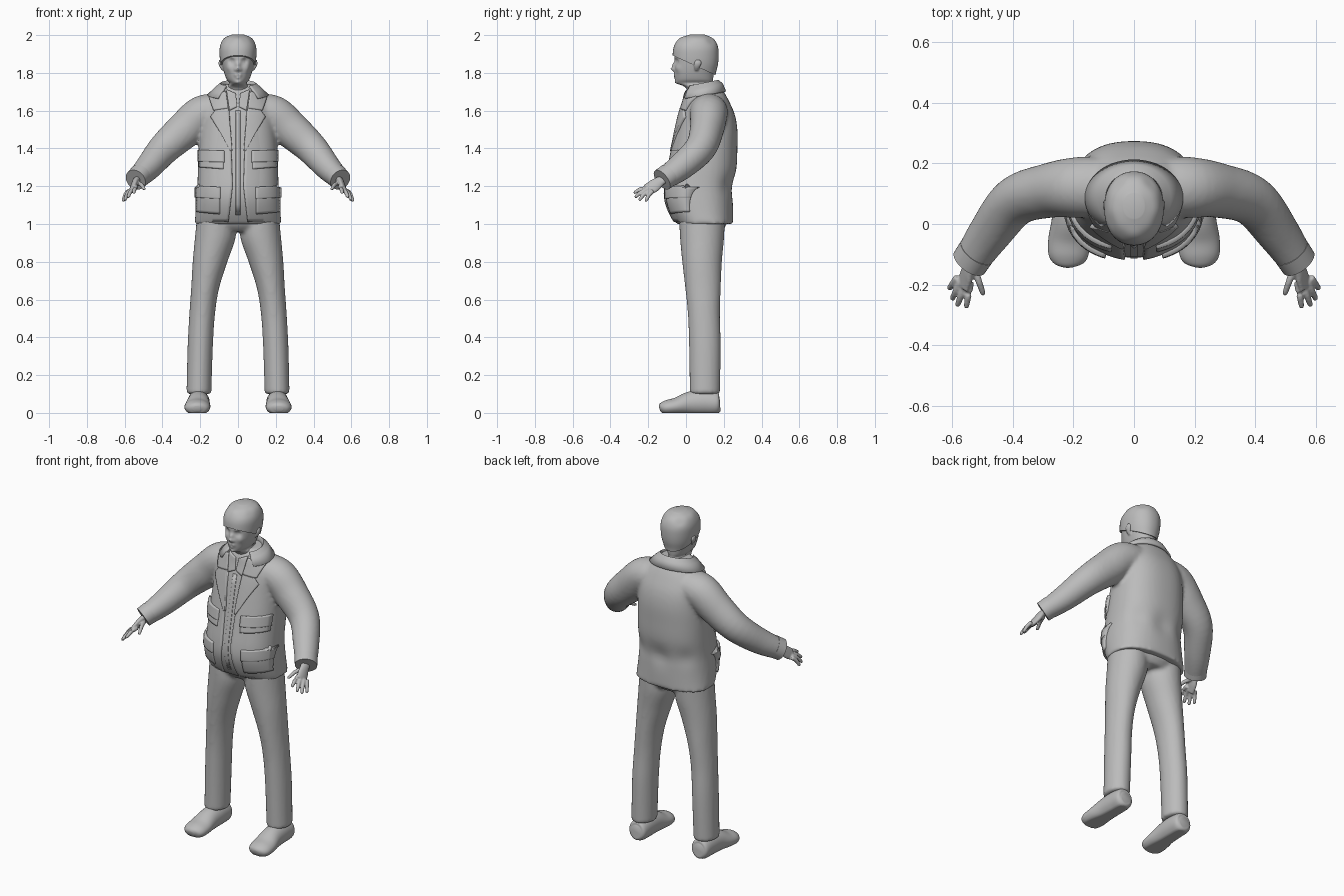
import bpy, bmesh, math
from math import sin, cos, pi, exp
from mathutils import Vector
from mathutils.bvhtree import BVHTree

if "Cube" in bpy.data.objects:
    bpy.data.objects.remove(bpy.data.objects["Cube"])

grey = bpy.data.materials.new("plain_grey")
grey.use_nodes = True
grey.diffuse_color = (0.5, 0.5, 0.5, 1)
grey.node_tree.nodes["Principled BSDF"].inputs["Base Color"].default_value = (0.5, 0.5, 0.5, 1)


def spline(rows, steps):
    """Catmull-Rom interpolation through rows of numbers."""
    rows = [Vector(r) for r in rows]
    ext = [rows[0]] + rows + [rows[-1]]
    out = []
    for a, b, c, d in zip(ext, ext[1:], ext[2:], ext[3:]):
        for i in range(steps):
            t = i / steps
            out.append(b + (c - a) * (t / 2) + (2 * a - 5 * b + 4 * c - d) * (t * t / 2)
                       + (3 * b - a - 3 * c + d) * (t ** 3 / 2))
    return out + [rows[-1]]


def loft(bm, rows, sides=32, steps=5, flat=False, power=1.0, mirror=False):
    """Skin rounded sections (x, y, z, half width, half depth) along a path."""
    pts = spline(rows, steps)
    for sx in ((1, -1) if mirror else (1,)):
        rings = []
        for i, p in enumerate(pts):
            t = pts[min(i + 1, len(pts) - 1)].to_3d() - pts[max(i - 1, 0)].to_3d()
            t = Vector((0, 0, math.copysign(1, t.z))) if flat else t.normalized()
            ref = Vector((0, 1, 0)) if abs(t.y) < 0.95 else Vector((0, 0, 1))
            u = ref.cross(t).normalized()
            v = t.cross(u)
            ring = []
            for k in range(sides):
                c, s = cos(2 * pi * k / sides), sin(2 * pi * k / sides)
                co = (p.to_3d() + u * p[3] * math.copysign(abs(c) ** power, c)
                      + v * p[4] * math.copysign(abs(s) ** power, s))
                ring.append(bm.verts.new((co.x * sx, co.y, co.z)))
            rings.append(ring)
        for a, b in zip(rings, rings[1:]):
            for k in range(sides):
                bm.faces.new((a[k], a[k - 1], b[k - 1], b[k]))
        bm.faces.new(rings[0])
        bm.faces.new(rings[-1])
    bmesh.ops.recalc_face_normals(bm, faces=bm.faces)


def upright(rows):
    """Turn (z, front, back, half width) into loft rows."""
    return [(0, (f + b) / 2, z, w, (b - f) / 2) for z, f, b, w in rows]


def push(bm, centre, radius, move):
    """Soft bump or dent, applied on both sides."""
    for sx in ((1, -1) if centre[0] else (1,)):
        c = Vector((centre[0] * sx, centre[1], centre[2]))
        m = Vector((move[0] * sx, move[1], move[2]))
        for v in bm.verts:
            d = (v.co - c).length / radius
            if d < 3:
                v.co += m * exp(-d * d)


def finish(name, bm, voxel=0, relax=0, thick=0, mirror=False, angle=50):
    mesh = bpy.data.meshes.new(name)
    bm.to_mesh(mesh)
    bm.free()
    ob = bpy.data.objects.new(name, mesh)
    bpy.context.collection.objects.link(ob)
    mesh.materials.append(grey)
    for o in bpy.context.selected_objects:
        o.select_set(False)
    bpy.context.view_layer.objects.active = ob
    ob.select_set(True)
    bpy.ops.object.shade_smooth_by_angle(angle=math.radians(angle))
    if mirror:
        ob.modifiers.new("Mirror", 'MIRROR')
    if thick:
        s = ob.modifiers.new("Thickness", 'SOLIDIFY')
        s.thickness, s.offset = thick, 0
    if voxel:
        r = ob.modifiers.new("Fuse", 'REMESH')
        r.mode, r.voxel_size, r.use_smooth_shade = 'VOXEL', voxel, True
    if relax:
        s = ob.modifiers.new("Relax", 'SMOOTH')
        s.iterations, s.factor = relax, 0.5
    return ob


# Jacket body and sleeves
bm = bmesh.new()
loft(bm, upright([(1.0, -.05, .25, .23), (1.06, -.085, .25, .225), (1.13, -.108, .25, .22),
                  (1.2, -.108, .252, .215), (1.3, -.09, .268, .212), (1.4, -.07, .272, .208),
                  (1.5, -.05, .272, .2), (1.58, -.032, .258, .19), (1.65, -.012, .228, .165),
                  (1.7, 0, .2, .125), (1.74, .025, .17, .085)]), 64, 6, True, .85)
loft(bm, [(.1, .12, 1.6, .09, .1), (.19, .12, 1.58, .1, .1), (.28, .11, 1.5, .098, .09),
          (.39, .075, 1.4, .085, .082), (.475, -.03, 1.3, .07, .072), (.54, -.125, 1.235, .055, .06)],
     mirror=True)
push(bm, (.17, .24, 1.2), .05, (0, -.012, 0))
push(bm, (0, .25, 1.19), .06, (0, -.012, 0))
jacket = finish("jacket", bm, .011, 5)

bpy.context.view_layer.update()
tree = BVHTree.FromObject(jacket, bpy.context.evaluated_depsgraph_get())


def patch(name, rows, thick=.005, fade=0, n=10):
    """Cloth panel laid on the jacket front; rows are (inner x, z, outer x, z)."""
    bm = bmesh.new()
    grid, y = [], 0
    fine = [Vector(a).lerp(Vector(b), i / n) for a, b in zip(rows, rows[1:]) for i in range(n)]
    for r in fine + [Vector(rows[-1])]:
        line = []
        for j in range(n + 1):
            u = j / n
            x, z = r[0] + (r[2] - r[0]) * u, r[1] + (r[3] - r[1]) * u
            hit = tree.ray_cast(Vector((x, -1, z)), Vector((0, 1, 0)))[0]
            y = hit.y if hit else y
            line.append(bm.verts.new((x, y + fade * u * 2 * thick, z)))
        grid.append(line)
    for a, b in zip(grid, grid[1:]):
        for j in range(n):
            bm.faces.new((a[j], b[j], b[j + 1], a[j + 1]))
    finish(name, bm, thick=2 * thick, mirror=True, angle=35)


# Front panels, lapels, shirt collar and pockets
patch("jacket_front", [(.045, 1.6, .12, 1.6), (.035, 1.4, .18, 1.4), (.028, 1.2, .18, 1.2),
                       (.05, 1.015, .19, 1.015)], .009, 1)
patch("lapel_upper", [(.062, 1.7, .15, 1.67), (.05, 1.61, .125, 1.6)], .012)
patch("lapel_lower", [(.05, 1.61, .115, 1.6), (.048, 1.59, .14, 1.565), (.038, 1.49, .09, 1.48),
                      (.03, 1.39, .04, 1.385)], .013)
patch("shirt_collar", [(.012, 1.69, .06, 1.71), (.004, 1.62, .045, 1.6)], .008)
patch("shirt_placket", [(0, 1.6, .012, 1.6), (0, 1.05, .012, 1.05)], .003)
for level, (bottom, top, inner, outer) in {"chest": (1.29, 1.385, .075, .2),
                                           "hip": (1.055, 1.195, .095, .215)}.items():
    patch(level + "_pocket", [(inner, top, outer, top), (inner, bottom, outer, bottom + .01)], .01)
    patch(level + "_pocket_flap", [(inner - .004, top, outer, top + .005),
                                   (inner - .004, top - .06, outer, top - .055)], .015)

# Folded jacket collar
bm = bmesh.new()
strip = []
for i in range(41):
    a = math.radians(-138 + 276 * i / 40)
    f = (1 - cos(a)) / 2
    strip.append([bm.verts.new((sin(a) * rx, .085 + cos(a) * ry, z - drop * f)) for rx, ry, z, drop in
                  ((.082, .075, 1.73, .03), (.095, .088, 1.757, .035), (.118, .105, 1.74, .045),
                   (.158, .122, 1.7, .04))])
for a, b in zip(strip, strip[1:]):
    for j in range(3):
        bm.faces.new((a[j], a[j + 1], b[j + 1], b[j]))
bmesh.ops.recalc_face_normals(bm, faces=bm.faces)
finish("jacket_collar", bm, thick=.012)

# Trousers
bm = bmesh.new()
loft(bm, upright([(.96, 0, .19, .13), (1.0, -.035, .215, .2), (1.06, -.04, .22, .2)]), flat=True)
loft(bm, [(.118, .085, 1.03, .1, .12), (.12, .085, .93, .108, .117), (.148, .085, .8, .092, .105),
          (.174, .09, .66, .074, .094), (.19, .095, .52, .068, .085), (.2, .1, .35, .067, .084),
          (.207, .1, .1, .066, .08)], flat=True, mirror=True)
finish("trousers", bm, .011, 4)

# Shoes, flattened underneath
bm = bmesh.new()
loft(bm, [(.208, .18, .05, .03, .035), (.208, .165, .05, .053, .058), (.208, .1, .055, .058, .066),
          (.21, .02, .05, .06, .062), (.214, -.05, .035, .068, .046), (.216, -.1, .028, .066, .04),
          (.217, -.128, .025, .05, .03), (.217, -.14, .022, .02, .015)], mirror=True)
for v in bm.verts:
    v.co.z = max(v.co.z, 0)
finish("shoes", bm)

# Sleeve cuffs
bm = bmesh.new()
loft(bm, [(.517, -.09, 1.26, .06, .064), (.542, -.127, 1.234, .058, .063)], steps=2, mirror=True)
finish("sleeve_cuffs", bm)

# Hands with fingers and thumb
bm = bmesh.new()
loft(bm, [(.528, -.1, 1.24, .02, .025), (.54, -.135, 1.228, .018, .028), (.552, -.17, 1.202, .016, .036),
          (.563, -.205, 1.18, .012, .034)], 20, mirror=True)
for base, tip in (((.538, -.19, 1.195), (.553, -.278, 1.165)), ((.555, -.195, 1.185), (.583, -.272, 1.142)),
                  ((.572, -.19, 1.178), (.6, -.25, 1.125)), ((.582, -.175, 1.175), (.61, -.215, 1.12)),
                  ((.528, -.14, 1.215), (.495, -.235, 1.185))):
    b, t = Vector(base), Vector(tip)
    mid = (b + t) / 2 + Vector((0, 0, .008))
    loft(bm, [(*b, .012, .012), (*mid, .011, .011), (*b.lerp(t, .9), .009, .009), (*t, .004, .004)],
         12, 4, mirror=True)
finish("hands", bm, .0045, 2)

# Head, face and ears
skull = [(1.745, -.048, .14, .045), (1.765, -.056, .143, .06), (1.8, -.06, .148, .073),
         (1.84, -.06, .158, .083), (1.88, -.06, .162, .088), (1.92, -.056, .16, .088),
         (1.95, -.042, .148, .078), (1.975, -.015, .125, .058), (1.99, .03, .09, .025)]
bm = bmesh.new()
loft(bm, upright([(1.62, .02, .14, .06), (1.7, .008, .142, .06), (1.728, -.01, .142, .058)] + skull),
     96, 7, True, .92)
for centre, radius, move in (
        ((0, -.065, 1.822), .013, (0, -.026, 0)), ((0, -.062, 1.845), .012, (0, -.013, 0)),
        ((.012, -.06, 1.817), .009, (0, -.008, 0)), ((.033, -.052, 1.861), .016, (0, .014, 0)),
        ((.033, -.045, 1.86), .008, (0, -.007, 0)), ((.03, -.055, 1.882), .014, (0, -.007, 0)),
        ((.045, -.04, 1.825), .02, (.003, -.006, 0)), ((.012, -.06, 1.79), .01, (0, -.007, 0)),
        ((0, -.06, 1.783), .006, (0, .006, 0)), ((0, -.06, 1.775), .011, (0, -.007, 0)),
        ((0, -.055, 1.764), .008, (0, .005, 0)), ((0, -.05, 1.75), .015, (0, -.008, 0))):
    push(bm, centre, radius, move)
loft(bm, [(.078, .055, 1.812, .006, .008), (.088, .058, 1.83, .009, .015), (.094, .062, 1.85, .009, .02),
          (.094, .064, 1.868, .006, .014)], 16, 4, True, mirror=True)
finish("head", bm, .0045, 2)

# Hair cap, trimmed along a slanted hairline
bm = bmesh.new()
loft(bm, upright([(z + .012 * (z - 1.74) / .25, f - .011, b + .011, w + .009) for z, f, b, w in skull]),
     64, 6, True, .92)
bmesh.ops.bisect_plane(bm, geom=bm.verts[:] + bm.edges[:] + bm.faces[:], plane_co=(0, -.07, 1.892),
                       plane_no=(0, -.46, -1), clear_outer=True)
bmesh.ops.holes_fill(bm, edges=[e for e in bm.edges if e.is_boundary])
for i in range(9):
    a = i * 2.4
    push(bm, (.07 * cos(a) + .001, .06 + .09 * sin(a), 1.96), .022, (0, 0, .004 * (-1) ** i))
finish("hair", bm)
